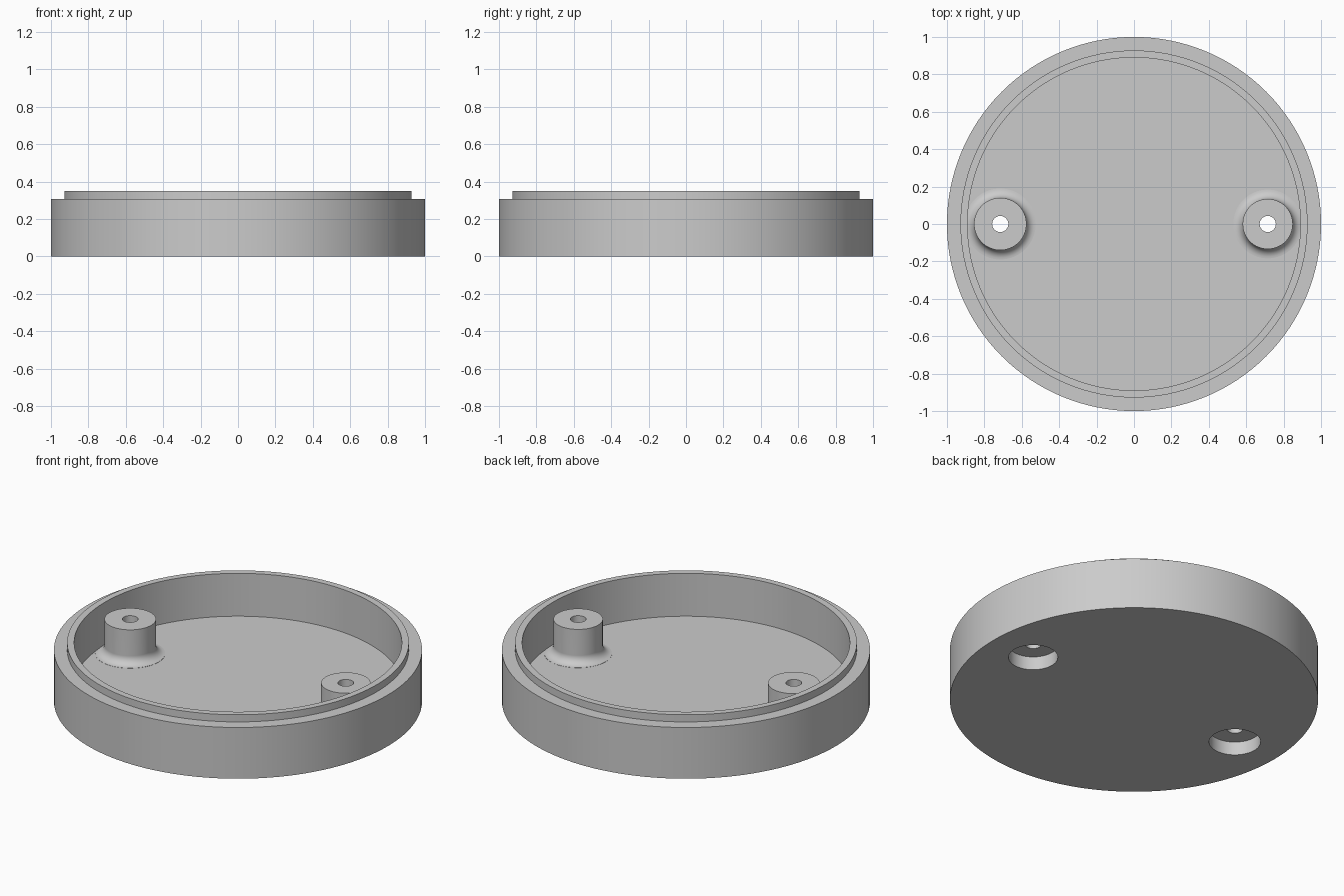
import bpy
import bmesh
from math import cos, sin, pi, radians

cube = bpy.data.objects.get("Cube")
if cube:
    bpy.data.objects.remove(cube, do_unlink=True)

FLOOR = 0.093        # top of the floor plate
BOSS_TOP = 0.30
BOSS_X = 0.715
FILLET = 0.05
HOLE = 0.043
BORE_DEPTH = 0.08

grey = bpy.data.materials.new("plain grey")
grey.use_nodes = True
colour = (0.6, 0.6, 0.6, 1)
grey.diffuse_color = colour
grey.node_tree.nodes["Principled BSDF"].inputs["Base Color"].default_value = colour


def lathe(name, profile, x=0, segments=128):
    """Solid of revolution; the profile runs from bottom to top as (radius, z)."""
    bm = bmesh.new()
    rings = []
    for r, z in profile:
        rings.append([bm.verts.new((x + r * cos(2 * pi * i / segments),
                                    r * sin(2 * pi * i / segments), z))
                      for i in range(segments)])
    for low, high in zip(rings, rings[1:]):
        for i in range(segments):
            j = (i + 1) % segments
            bm.faces.new((low[i], low[j], high[j], high[i]))
    bm.faces.new(rings[0][::-1])
    bm.faces.new(rings[-1])
    bmesh.ops.recalc_face_normals(bm, faces=bm.faces)
    mesh = bpy.data.meshes.new(name)
    bm.to_mesh(mesh)
    bm.free()
    mesh.materials.append(grey)
    obj = bpy.data.objects.new(name, mesh)
    bpy.context.collection.objects.link(obj)
    return obj


def activate(obj):
    bpy.ops.object.select_all(action='DESELECT')
    obj.select_set(True)
    bpy.context.view_layer.objects.active = obj


def combine(target, tool, operation):
    """Apply a boolean and discard the tool object."""
    activate(target)
    mod = target.modifiers.new("boolean", 'BOOLEAN')
    mod.operation = operation
    mod.solver = 'EXACT'
    mod.object = tool
    bpy.ops.object.modifier_apply(modifier=mod.name)
    bpy.data.objects.remove(tool, do_unlink=True)


# Round cover: outer wall, stepped lip and recessed floor
cover = lathe("round_cover", [(1, 0), (1, 0.307), (0.928, 0.307), (0.928, 0.35),
                              (0.89, 0.35), (0.89, FLOOR)])

# Screw bosses with filleted feet, through holes and counterbores from below
for side, radius in ((-1, 0.14), (1, 0.134)):
    x = side * BOSS_X
    foot = [(radius + FILLET * (1 - sin(a)), FLOOR + 0.001 + FILLET * (1 - cos(a)))
            for a in (radians(90 * i / 8) for i in range(9))]
    profile = [(radius + FILLET, FLOOR - 0.03)] + foot + [(radius, BOSS_TOP)]
    combine(cover, lathe("screw_boss", profile, x, 64), 'UNION')
    drill = lathe("screw_drill", [(radius, -0.1), (radius, BORE_DEPTH),
                                  (HOLE, BORE_DEPTH), (HOLE, 0.5)], x, 64)
    combine(cover, drill, 'DIFFERENCE')

# Smooth round walls, crisp edges and flat floor
activate(cover)
bpy.ops.object.shade_smooth_by_angle(angle=radians(30))
weighted = cover.modifiers.new("weighted normals", 'WEIGHTED_NORMAL')
weighted.keep_sharp = True
